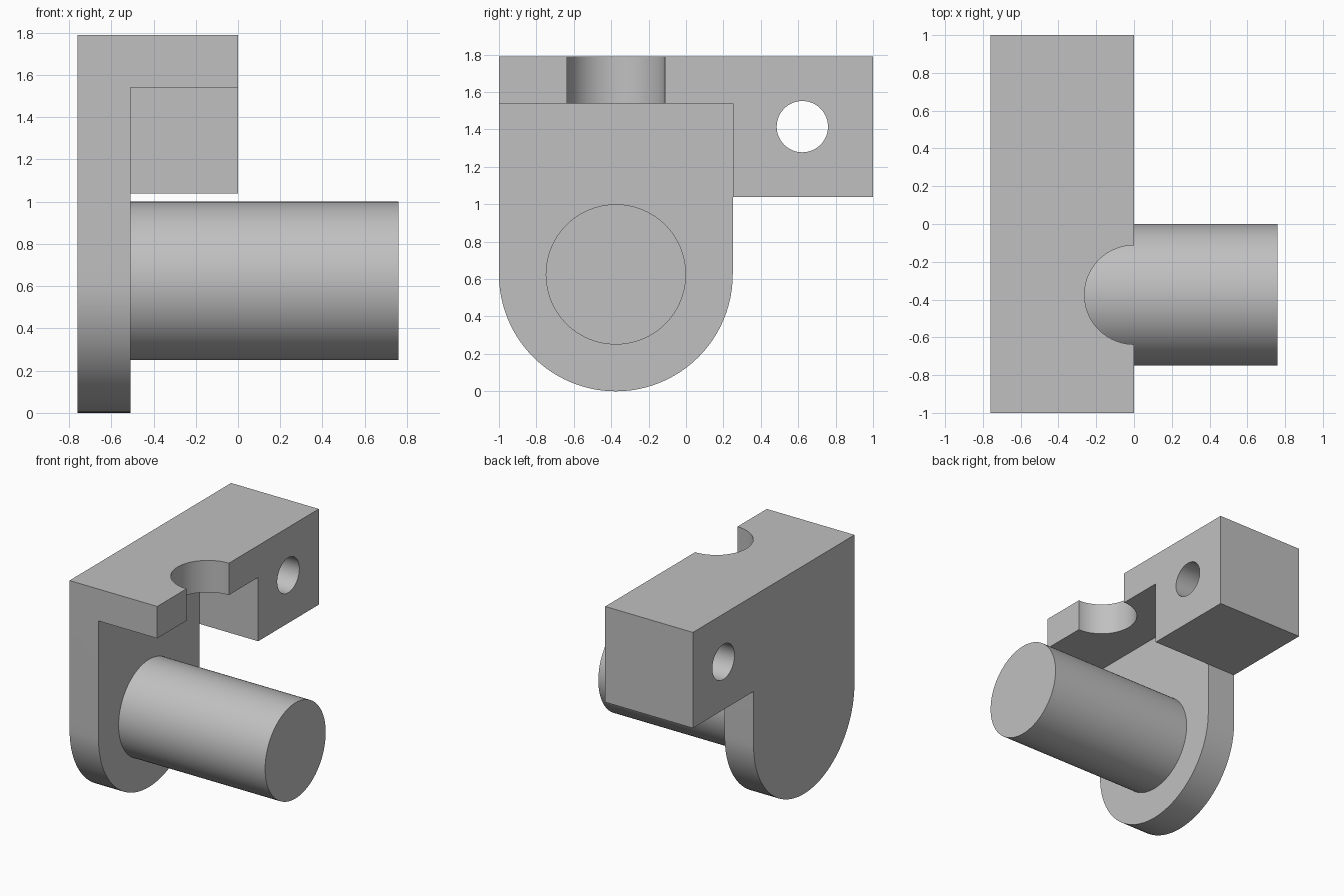
import bpy
import bmesh
from math import pi, sin, cos, radians
from mathutils import Matrix, Vector

if "Cube" in bpy.data.objects:
    bpy.data.objects.remove(bpy.data.objects["Cube"], do_unlink=True)

# Key dimensions
BACK, WEB, FACE, TIP = -0.76, -0.51, 0.0, 0.76   # stations along x
AXIS_Y, AXIS_Z, ROUND = -0.375, 0.625, 0.625     # pin axis and plate rounding
TOP, SHELF, BLOCK_BASE = 1.79, 1.54, 1.04
STEP_Y = AXIS_Y + ROUND

grey = bpy.data.materials.new("plain grey")
grey.use_nodes = True
COLOUR = (0.53, 0.53, 0.53, 1)
grey.diffuse_color = COLOUR
grey.node_tree.nodes["Principled BSDF"].inputs["Base Color"].default_value = COLOUR


def finish(name, bm):
    bmesh.ops.recalc_face_normals(bm, faces=bm.faces)
    mesh = bpy.data.meshes.new(name)
    bm.to_mesh(mesh)
    bm.free()
    mesh.materials.append(grey)
    obj = bpy.data.objects.new(name, mesh)
    bpy.context.collection.objects.link(obj)
    return obj


def extrude_x(name, outline, x0, x1):
    bm = bmesh.new()
    face = bm.faces.new([bm.verts.new((x0, y, z)) for y, z in outline])
    new = bmesh.ops.extrude_face_region(bm, geom=[face])["geom"]
    verts = [v for v in new if isinstance(v, bmesh.types.BMVert)]
    bmesh.ops.translate(bm, verts=verts, vec=(x1 - x0, 0, 0))
    return finish(name, bm)


def cylinder(name, radius, start, end):
    start, end = Vector(start), Vector(end)
    axis = end - start
    turn = axis.to_track_quat('Z', 'Y').to_matrix().to_4x4()
    bm = bmesh.new()
    bmesh.ops.create_cone(bm, cap_ends=True, segments=96, radius1=radius,
                          radius2=radius, depth=axis.length,
                          matrix=Matrix.Translation((start + end) / 2) @ turn)
    return finish(name, bm)


def cut(target, cutter):
    cutter.hide_render = True
    mod = target.modifiers.new("cut", 'BOOLEAN')
    mod.operation, mod.solver, mod.object = 'DIFFERENCE', 'EXACT', cutter
    bpy.context.view_layer.objects.active = target
    bpy.ops.object.modifier_apply(modifier=mod.name)
    bpy.data.objects.remove(cutter, do_unlink=True)


def smooth(obj):
    bpy.ops.object.select_all(action='DESELECT')
    obj.select_set(True)
    bpy.context.view_layer.objects.active = obj
    bpy.ops.object.shade_smooth_by_angle(angle=radians(30))


# Bracket silhouette: rounded plate with a block reaching to the back
arc = [(AXIS_Y - ROUND * cos(pi * i / 48), AXIS_Z - ROUND * sin(pi * i / 48))
       for i in range(49)]
arc[-1] = (STEP_Y, AXIS_Z)
outline = arc + [(STEP_Y, BLOCK_BASE), (1, BLOCK_BASE), (1, TOP), (-1, TOP)]
bracket = extrude_x("bracket", outline, BACK, FACE)

# Pocket that leaves the thin plate and the top shelf
pocket = [(-1.2, -0.2), (STEP_Y, -0.2), (STEP_Y, SHELF), (-1.2, SHELF)]
cut(bracket, extrude_x("pocket_cutter", pocket, WEB, 0.2))

# Half-round notch in the shelf and cross hole in the block
cut(bracket, cylinder("notch_cutter", 0.262, (FACE, AXIS_Y, 1.4), (FACE, AXIS_Y, 2)))
cut(bracket, cylinder("hole_cutter", 0.137, (-1, 0.622, 1.415), (0.2, 0.622, 1.415)))
smooth(bracket)

# Round pin standing out from the plate
pin = cylinder("pin", 0.375, (WEB, AXIS_Y, AXIS_Z), (TIP, AXIS_Y, AXIS_Z))
smooth(pin)
